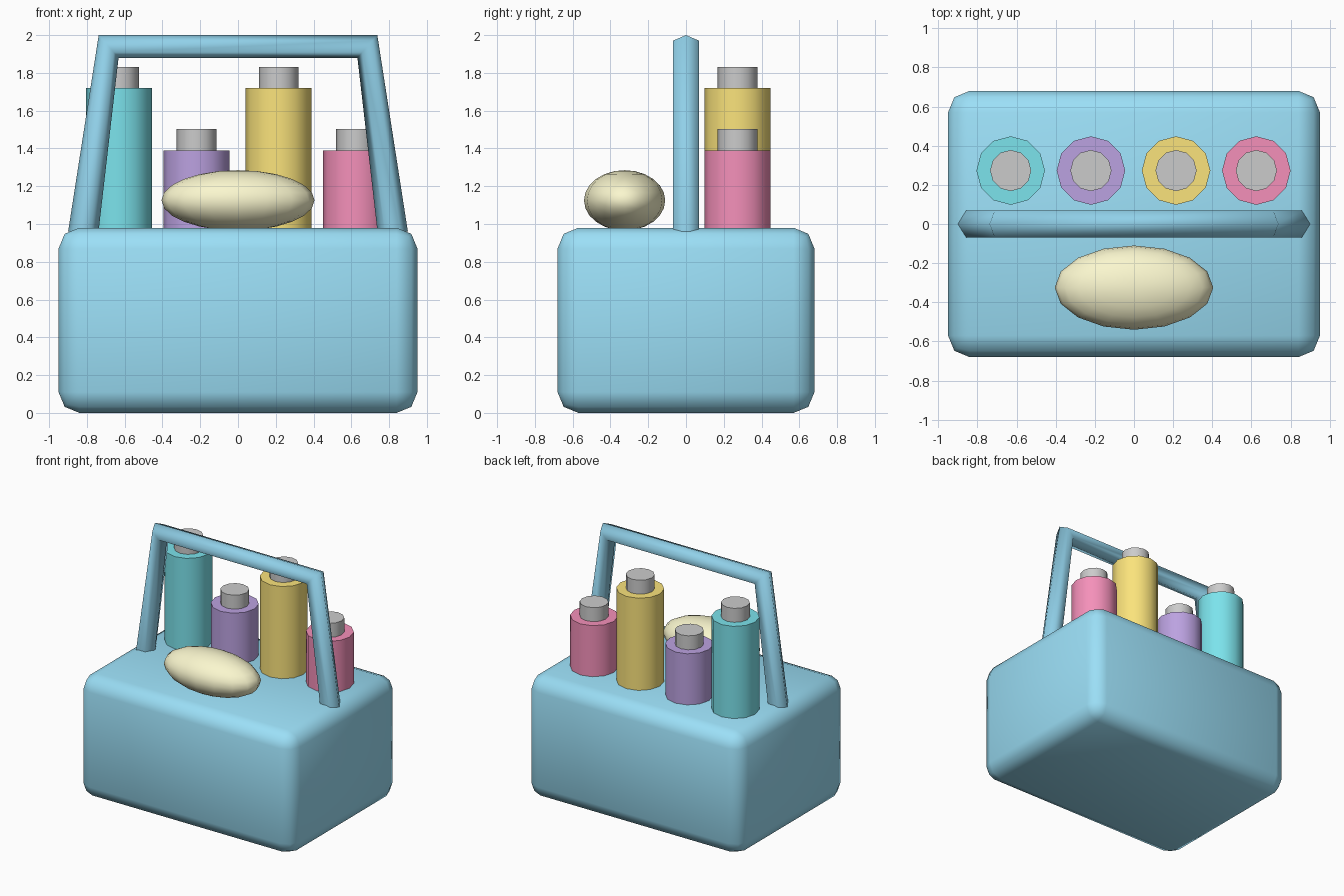
import bpy, bmesh
from math import cos, sin, pi, radians
from mathutils import Vector

if "Cube" in bpy.data.objects:
    bpy.data.objects.remove(bpy.data.objects["Cube"])


def material(name, rgb):
    m = bpy.data.materials.new(name)
    m.diffuse_color = (*rgb, 1)
    m.use_nodes = True
    m.node_tree.nodes["Principled BSDF"].inputs["Base Color"].default_value = m.diffuse_color
    return m


def finish(obj, name, mat=None, angle=40):
    obj.name = name
    if mat:
        obj.data.materials.append(mat)
    bpy.ops.object.select_all(action='DESELECT')
    obj.select_set(True)
    bpy.context.view_layer.objects.active = obj
    bpy.ops.object.shade_smooth_by_angle(angle=radians(angle))
    return obj


def cylinder(name, x, y, z0, z1, r, mat=None):
    bpy.ops.mesh.primitive_cylinder_add(vertices=12, radius=r, depth=z1 - z0,
                                        location=(x, y, (z0 + z1) / 2))
    return finish(bpy.context.object, name, mat)


blue = material("caddy_blue", (0.33, 0.74, 0.93))
handle_blue = material("handle_blue", (0.28, 0.63, 0.81))
cream = material("sponge_cream", (0.96, 0.93, 0.62))

# Rounded caddy body
bpy.ops.mesh.primitive_cube_add(size=1, location=(0, 0, 0.49))
body = bpy.context.object
body.scale = (1.9, 1.36, 0.98)
bpy.ops.object.transform_apply(location=False, rotation=False, scale=True)
bm = bmesh.new()
bm.from_mesh(body.data)
bmesh.ops.bevel(bm, geom=bm.edges[:], offset=0.11, segments=2, profile=0.5,
                affect='EDGES')
bm.to_mesh(body.data)
bm.free()
finish(body, "caddy_body", blue, 60)

# Six-sided handle tube swept along a trapezoid path, constant-radius mitres
path = [Vector(p) for p in ((-0.82, 0, 0.95), (-0.685, 0, 1.94),
                            (0.685, 0, 1.94), (0.82, 0, 0.95))]
bm = bmesh.new()
rings = []
for i, p in enumerate(path):
    d = Vector()
    if i > 0:
        d += (p - path[i - 1]).normalized()
    if i < len(path) - 1:
        d += (path[i + 1] - p).normalized()
    d.normalize()
    across = Vector((-d.z, 0, d.x))
    rings.append([bm.verts.new(p + 0.08 * (across * cos(k * pi / 3)
                                           + Vector((0, sin(k * pi / 3), 0))))
                  for k in range(6)])
for a, b in zip(rings, rings[1:]):
    for k in range(6):
        n = (k + 1) % 6
        bm.faces.new((a[k], a[n], b[n], b[k]))
bm.faces.new(rings[0])
bm.faces.new(rings[-1])
bmesh.ops.recalc_face_normals(bm, faces=bm.faces[:])
mesh = bpy.data.meshes.new("handle")
bm.to_mesh(mesh)
bm.free()
handle = bpy.data.objects.new("handle", mesh)
bpy.context.collection.objects.link(handle)
finish(handle, "handle", handle_blue, 85)

# Row of bottles with grey caps
for label, x, top, rgb in (("teal", -0.63, 1.72, (0.2, 0.77, 0.84)),
                           ("purple", -0.22, 1.39, (0.5, 0.36, 0.75)),
                           ("yellow", 0.215, 1.72, (0.96, 0.77, 0.2)),
                           ("pink", 0.625, 1.39, (0.91, 0.28, 0.49))):
    cylinder(label + "_bottle", x, 0.273, 0.95, top, 0.175,
             material(label, rgb))
    cylinder(label + "_bottle_cap", x, 0.273, top - 0.01, top + 0.112, 0.105)

# Oval sponge resting on the front of the caddy
bpy.ops.mesh.primitive_uv_sphere_add(segments=16, ring_count=12, radius=1,
                                     location=(0, -0.325, 1.125))
sponge = bpy.context.object
sponge.scale = (0.405, 0.215, 0.16)
bpy.ops.object.transform_apply(location=False, rotation=False, scale=True)
finish(sponge, "sponge", cream, 80)
